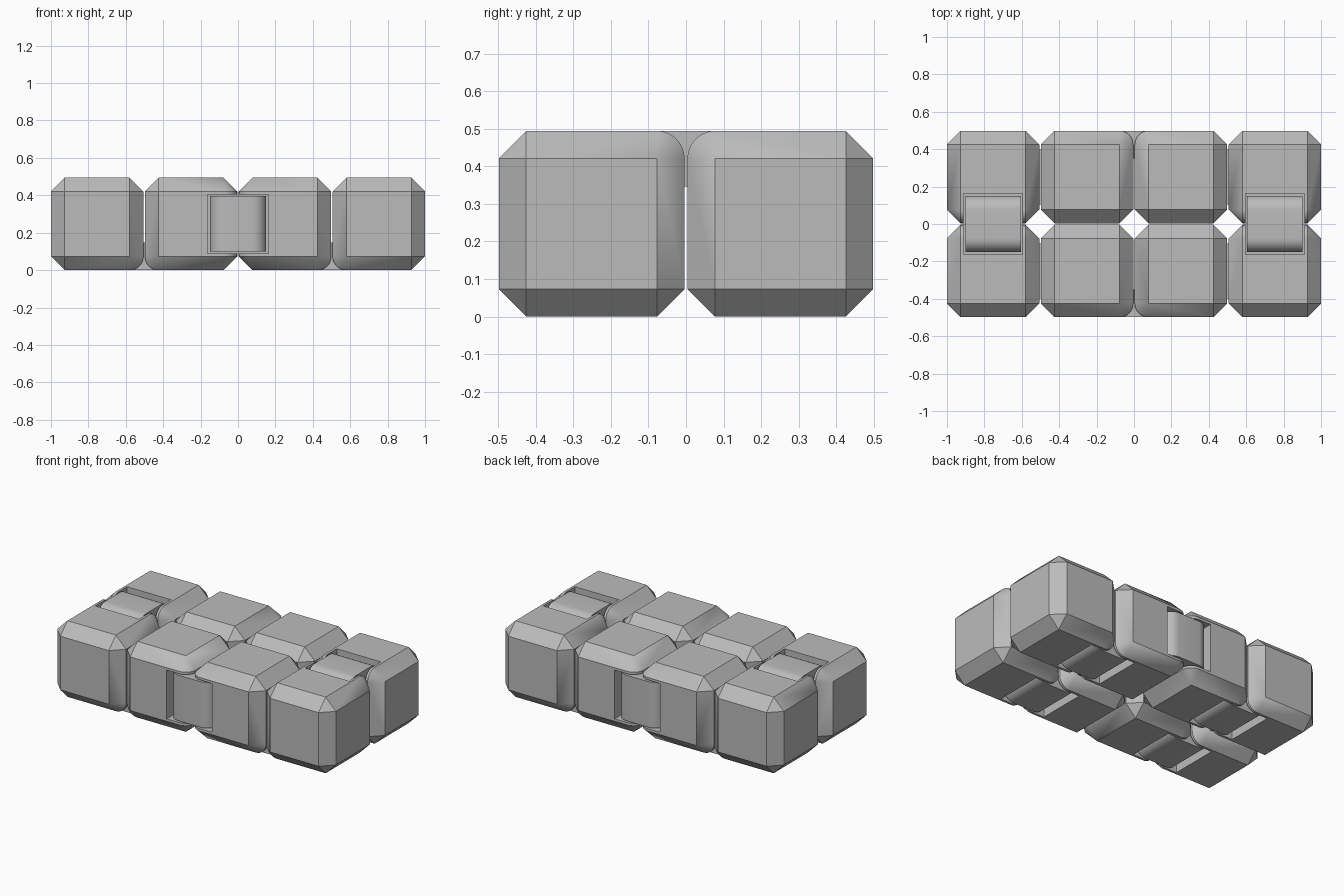
import bpy, bmesh, math
from itertools import product
from mathutils import Vector, Matrix

if "Cube" in bpy.data.objects:
    bpy.data.objects.remove(bpy.data.objects["Cube"], do_unlink=True)

HALF, CUT = 0.247, 0.073          # block half size and edge chamfer
PITCH = 0.502                     # block spacing
MID_Z = HALF
INNER = HALF - CUT
LINK_W, LINK_R, LINK_X = 0.296, 0.074, 0.077
POCKET_W, POCKET_X, POCKET_D = 0.316, 0.163, 0.158

grey = bpy.data.materials.new("plain_grey")
grey.use_nodes = True
colour = (0.5, 0.5, 0.5, 1)
grey.diffuse_color = colour
grey.node_tree.nodes["Principled BSDF"].inputs["Base Color"].default_value = colour


def make_object(name, bm):
    bmesh.ops.recalc_face_normals(bm, faces=bm.faces)
    mesh = bpy.data.meshes.new(name)
    bm.to_mesh(mesh)
    bm.free()
    mesh.materials.append(grey)
    obj = bpy.data.objects.new(name, mesh)
    bpy.context.collection.objects.link(obj)
    return obj


def select_only(obj):
    bpy.ops.object.select_all(action="DESELECT")
    obj.select_set(True)
    bpy.context.view_layer.objects.active = obj


def smooth(obj):
    select_only(obj)
    bpy.ops.object.shade_smooth_by_angle(angle=math.radians(25))


def frame(centre, along, normal):
    """Local x runs across the hinge, z points out of the block face."""
    side = normal.cross(along)
    m = Matrix((along, side, normal)).transposed().to_4x4()
    return Matrix.Translation(centre) @ m


def add_block(name, centre, hinges):
    """Chamfered block; each hinge is (face direction, neighbour direction)."""
    bm = bmesh.new()
    for s in product((-1, 1), repeat=3):
        for axis in range(3):
            bm.verts.new([s[i] * (HALF if i == axis else INNER) for i in range(3)])
    # rounded edge beside each hinge
    for face, toward in hinges:
        side = face.cross(toward)
        for end in (-1, 1):
            for k in range(1, 12):
                a = math.pi / 2 * k / 12
                bm.verts.new(face * (INNER + CUT * math.sin(a))
                             + toward * (INNER + CUT * math.cos(a))
                             + side * INNER * end)
    bmesh.ops.convex_hull(bm, input=bm.verts)
    bmesh.ops.dissolve_limit(bm, angle_limit=0.01, verts=bm.verts, edges=bm.edges)
    bmesh.ops.translate(bm, vec=centre, verts=bm.verts)
    block = make_object(name, bm)

    # square pocket for each hinge
    for face, toward in hinges:
        cutter_bm = bmesh.new()
        bmesh.ops.create_cube(cutter_bm, size=1)
        m = frame(centre + face * HALF + toward * PITCH / 2, toward, face)
        size = Matrix.Diagonal((2 * POCKET_X, POCKET_W, 2 * POCKET_D, 1))
        bmesh.ops.transform(cutter_bm, matrix=m @ size, verts=cutter_bm.verts)
        cutter = make_object("pocket_cutter", cutter_bm)
        cutter.hide_render = True
        mod = block.modifiers.new("pocket", "BOOLEAN")
        mod.operation, mod.solver, mod.object = "DIFFERENCE", "EXACT", cutter
        select_only(block)
        bpy.ops.object.modifier_apply(modifier=mod.name)
        bpy.data.objects.remove(cutter, do_unlink=True)
    smooth(block)


def add_link(name, centre, along, normal):
    """Flat hinge link with two round ends."""
    bm = bmesh.new()
    ring = []
    for sign in (1, -1):
        for k in range(17):
            a = -math.pi / 2 + math.pi * k / 16
            ring.append(bm.verts.new((sign * (LINK_X + LINK_R * math.cos(a)), -LINK_W / 2,
                                      sign * LINK_R * math.sin(a))))
    cap = bm.faces.new(ring)
    out = bmesh.ops.extrude_face_region(bm, geom=[cap], use_keep_orig=True)
    moved = [v for v in out["geom"] if isinstance(v, bmesh.types.BMVert)]
    bmesh.ops.translate(bm, vec=(0, LINK_W, 0), verts=moved)
    bmesh.ops.transform(bm, matrix=frame(centre - normal * LINK_R, along, normal),
                        verts=bm.verts)
    smooth(make_object(name, bm))


X, Y, Z = Vector((1, 0, 0)), Vector((0, 1, 0)), Vector((0, 0, 1))
for sx, sy in product((-1, 1), repeat=2):
    tag = ("left" if sx > 0 else "right") + ("_back" if sy > 0 else "_front")
    row = Y * sy * PITCH / 2 + Z * MID_Z
    # inner block: hinged on its outward face and underneath
    add_block("inner_block_" + tag, row + X * sx * PITCH / 2,
              [(Y * sy, X * -sx), (-Z, X * sx)])
    # outer block: hinged on top and underneath
    add_block("outer_block_" + tag, row + X * sx * PITCH * 1.5,
              [(Z, Y * -sy), (-Z, X * -sx)])
    add_link("bottom_link_" + tag, X * sx * PITCH + Y * sy * PITCH / 2, X, -Z)

for s, side, end in ((-1, "right", "front"), (1, "left", "back")):
    add_link("top_link_" + side, X * s * PITCH * 1.5 + Z * 2 * HALF, Y, Z)
    add_link(end + "_link", Y * s * (PITCH / 2 + HALF) + Z * MID_Z, X, Y * s)
